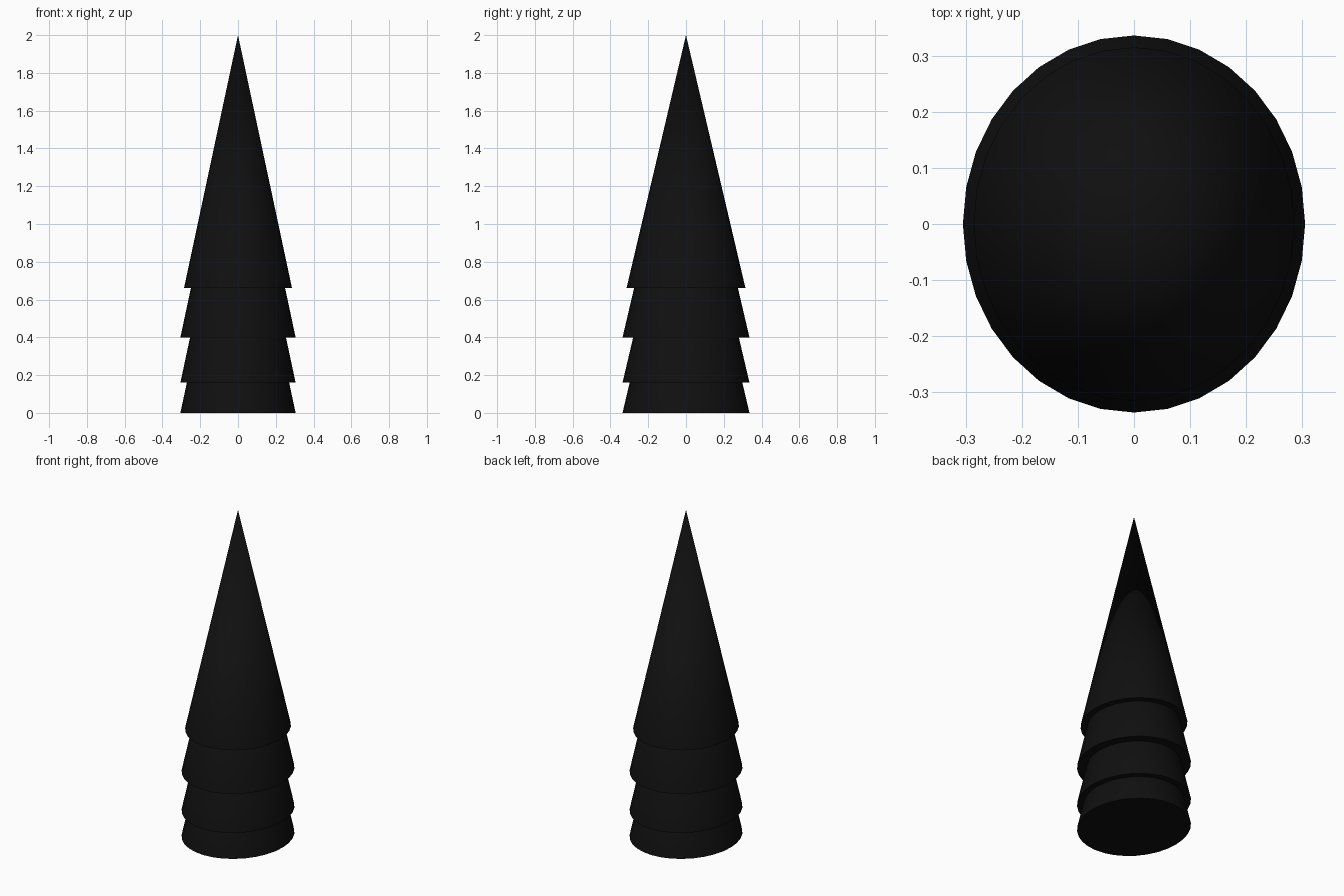
import bpy

if "Cube" in bpy.data.objects:
    bpy.data.objects.remove(bpy.data.objects["Cube"])

black = bpy.data.materials.new("near_black")
black.diffuse_color = (0.005, 0.005, 0.005, 1)
black.use_nodes = True
black.node_tree.nodes["Principled BSDF"].inputs["Base Color"].default_value = black.diffuse_color


def tier(name, z, rx, ry, height):
    """One closed 32-sided cone, slightly deeper than wide."""
    bpy.ops.mesh.primitive_cone_add(vertices=32, radius1=1, radius2=0, depth=1,
                                    location=(0, 0, z + height / 2))
    ob = bpy.context.object
    ob.name = name
    ob.scale = (rx, ry, height)
    bpy.ops.object.transform_apply(location=False, rotation=False, scale=True)
    ob.data.materials.append(black)
    bpy.ops.object.shade_smooth_by_angle()
    return ob


# Stacked overlapping cones, bottom to top
tier("bottom_tier", 0.0, 0.305, 0.336, 1.43)
tier("lower_tier", 0.16, 0.305, 0.336, 1.43)
tier("middle_tier", 0.40, 0.305, 0.336, 1.43)
tier("top_tier", 0.66, 0.286, 0.315, 1.34)
